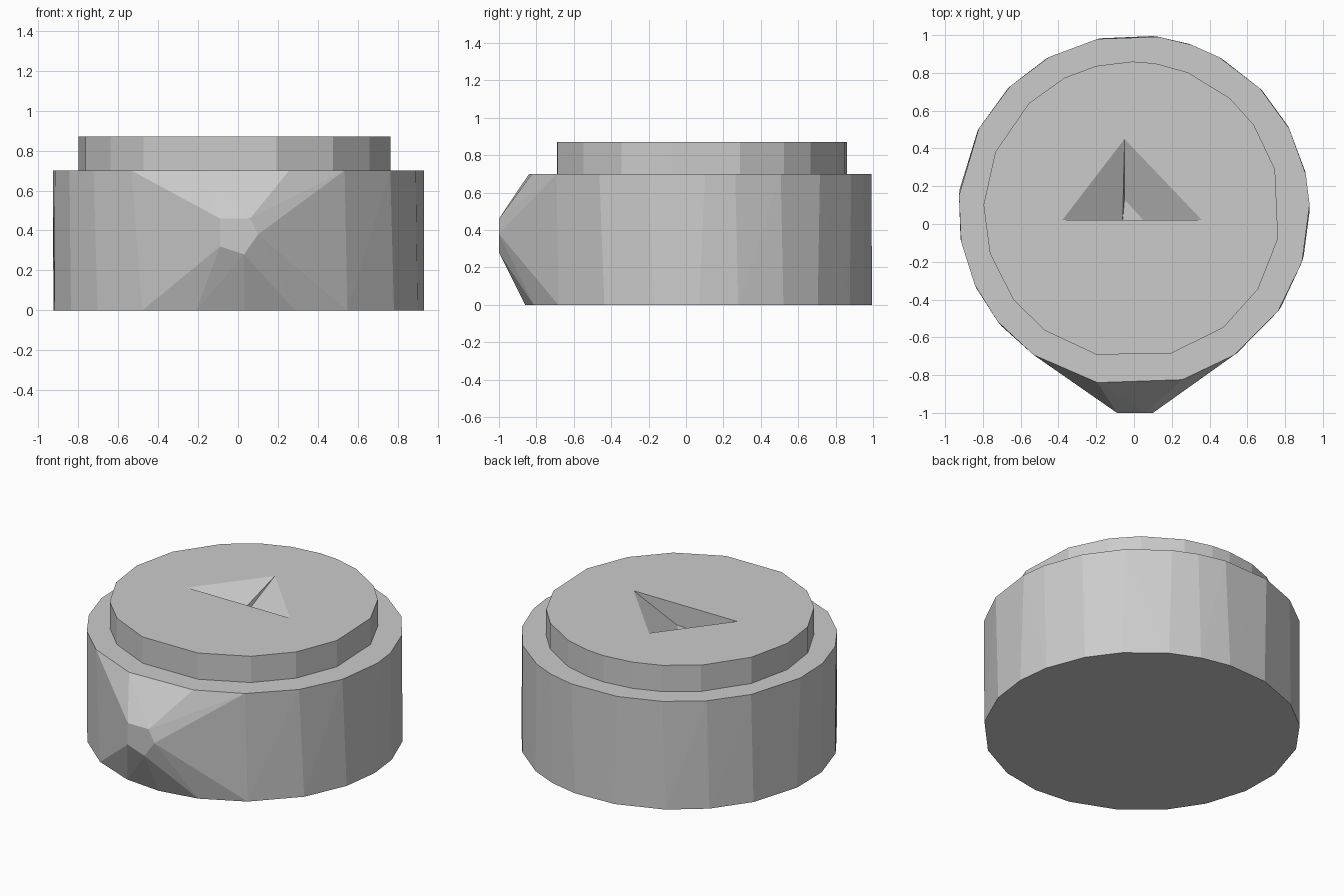
import bpy, bmesh, math

if "Cube" in bpy.data.objects:
    bpy.data.objects.remove(bpy.data.objects["Cube"])


def ring(angles, radius, cx, cy, z):
    """Points on a circle at the given angles (degrees from +x)."""
    return [(cx + radius * math.cos(math.radians(a)),
             cy + radius * math.sin(math.radians(a)), z) for a in angles]


def to_object(name, bm):
    bmesh.ops.recalc_face_normals(bm, faces=bm.faces)
    mesh = bpy.data.meshes.new(name)
    bm.to_mesh(mesh)
    bm.free()
    obj = bpy.data.objects.new(name, mesh)
    bpy.context.collection.objects.link(obj)
    return obj


def hull(name, points):
    bm = bmesh.new()
    for p in points:
        bm.verts.new(p)
    bmesh.ops.convex_hull(bm, input=bm.verts)
    bmesh.ops.dissolve_limit(bm, angle_limit=math.radians(0.5),
                             verts=bm.verts, edges=bm.edges)
    return to_object(name, bm)


# Round base, with the front drawn out to a small five-sided nub
top_angles = [2, 12, 28, 44, 61, 71, 82, 102, 119, 135, 152, 175, 190,
              205, 219, 235, 258, 286, 305, 325, 343]
bottom_angles = [0, 13, 29, 43, 60, 72, 84, 101, 120, 136, 153, 173, 189,
                 206, 221, 239, 257, 272, 288, 306, 327, 345]
nub = [(-0.09, 0.46), (0.06, 0.46), (0.10, 0.38), (0.03, 0.28), (-0.09, 0.32)]
hull("base",
     ring(bottom_angles, 0.93, 0, 0.07, 0)
     + ring(top_angles, 0.93, 0, 0.07, 0.70)
     + [(x, -1.0, z) for x, z in nub])

# Smaller raised lid
lid_angles = [16, 35, 49, 68, 81, 90, 104, 117, 134, 157, 178, 197, 217,
              234, 256, 285, 308, 328, 349]
lid = hull("lid", ring(lid_angles, 0.787, -0.01, 0.073, 0.68)
           + ring(lid_angles, 0.787, -0.01, 0.073, 0.87))

# Triangular recess with sloping sides and a small flat floor
rim = [(-0.38, 0.02), (0.36, 0.02), (-0.05, 0.45)]
floor = [(-0.06, 0.02), (0.05, 0.02), (-0.05, 0.13)]
bm = bmesh.new()
cap = [bm.verts.new((x, y, 0.95)) for x, y in rim]
left, right, back = [bm.verts.new((x, y, 0.87)) for x, y in rim]
a, b, c = [bm.verts.new((x, y, 0.73)) for x, y in floor]
for face in (cap,
             (cap[0], cap[1], right, left), (cap[1], cap[2], back, right),
             (cap[2], cap[0], left, back),
             (left, right, b, a), (right, back, c, b),
             (back, a, c), (left, a, back), (a, b, c)):
    bm.faces.new(face)
cutter = to_object("recess_cutter", bm)

mod = lid.modifiers.new("recess", 'BOOLEAN')
mod.operation = 'DIFFERENCE'
mod.solver = 'EXACT'
mod.object = cutter
bpy.context.view_layer.objects.active = lid
lid.select_set(True)
bpy.ops.object.modifier_apply(modifier=mod.name)
bpy.data.objects.remove(cutter)
